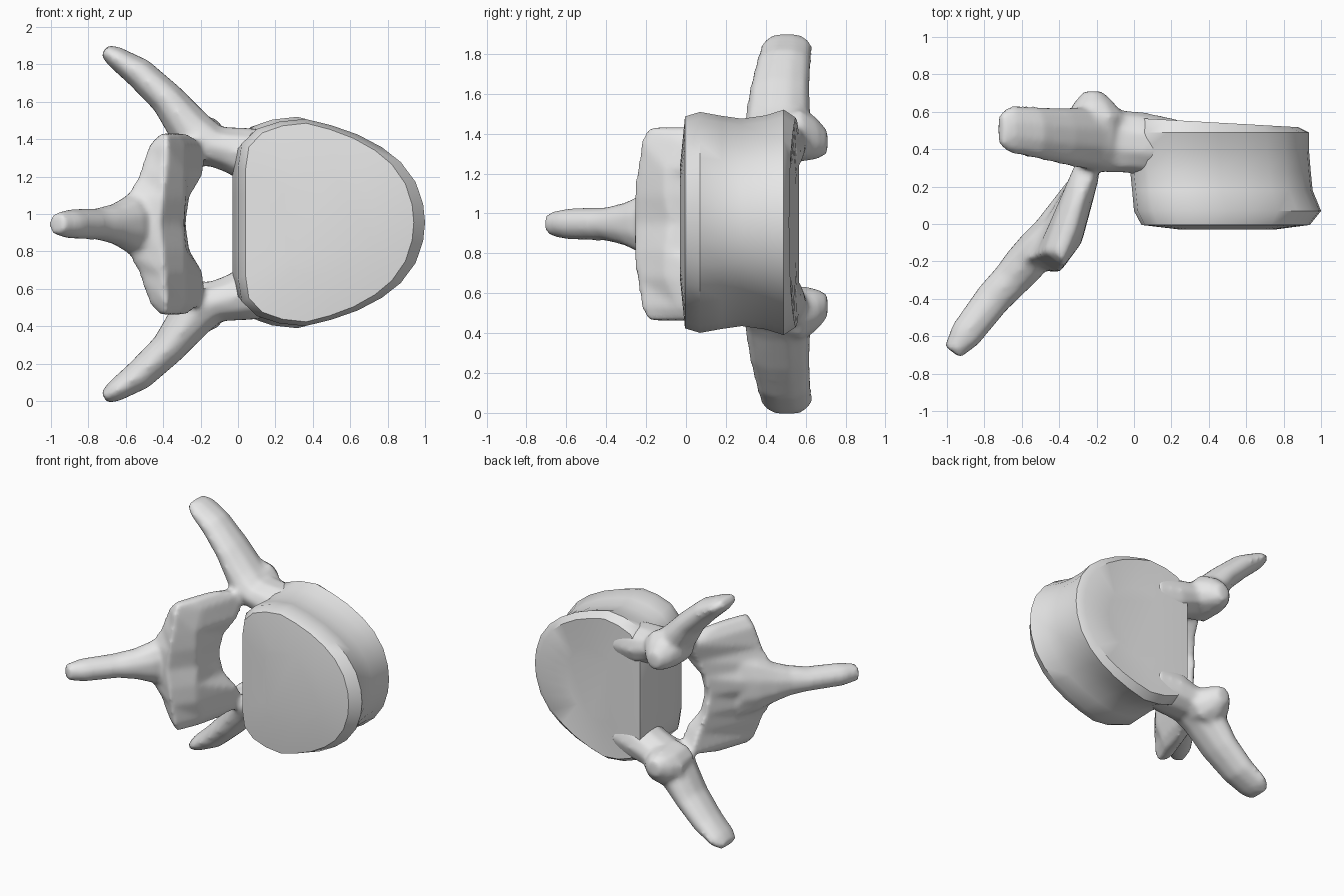
import bpy, bmesh
from math import cos, sin, pi, radians
from mathutils import Vector

if "Cube" in bpy.data.objects:
    bpy.data.objects.remove(bpy.data.objects["Cube"], do_unlink=True)

MID = 0.947  # height of the symmetry plane

bone = bpy.data.materials.new("bone grey")
bone.use_nodes = True
colour = (0.8, 0.8, 0.8, 1)
bone.diffuse_color = colour
bone.node_tree.nodes["Principled BSDF"].inputs["Base Color"].default_value = colour


def loft(bm, rings):
    """Skin closed rings of points and cap both ends."""
    rows = [[bm.verts.new(p) for p in ring] for ring in rings]
    n = len(rows[0])
    for a, b in zip(rows, rows[1:]):
        for i in range(n):
            j = (i + 1) % n
            bm.faces.new((a[i], a[j], b[j], b[i]))
    bm.faces.new(rows[0])
    bm.faces.new(rows[-1])


def tube(bm, stations, side, flip=1, sides=10):
    """Oval tube; station = x, y, height off the mid plane, half width, half thickness."""
    path = [Vector((x, y, MID + flip * h)) for x, y, h, w, t in stations]
    side = Vector(side)
    rings = []
    for i, (p, s) in enumerate(zip(path, stations)):
        along = path[min(i + 1, len(path) - 1)] - path[max(i - 1, 0)]
        across = along.cross(side).normalized()
        ring = []
        for k in range(sides):
            a = 2 * pi * k / sides
            ring.append(p + side * (s[3] * cos(a)) + across * (s[4] * sin(a)))
        rings.append(ring)
    loft(bm, rings)


def finish(bm, name):
    bmesh.ops.recalc_face_normals(bm, faces=bm.faces)
    mesh = bpy.data.meshes.new(name)
    bm.to_mesh(mesh)
    bm.free()
    mesh.materials.append(bone)
    obj = bpy.data.objects.new(name, mesh)
    bpy.context.collection.objects.link(obj)
    bpy.ops.object.select_all(action="DESELECT")
    bpy.context.view_layer.objects.active = obj
    obj.select_set(True)
    return obj


# Vertebral body: kidney-like outline (x, height off mid plane), waisted along y
half = [(0.0, 0.15), (0, 0.3), (0.02, 0.43), (0.1, 0.51), (0.22, 0.55), (0.36, 0.565),
        (0.5, 0.53), (0.64, 0.48), (0.77, 0.41), (0.87, 0.33), (0.95, 0.22), (0.99, 0.1)]
outline = half + [(1.0, 0)] + [(x, -h) for x, h in reversed(half)]
# station = y, x start, x end, z scale, tilt
stations = [(-0.03, 0.25, 0.75, 0.5, 0), (-0.005, 0.04, 0.94, 0.94, 0), (0.07, 0, 1, 0.98, 0),
            (0.18, -0.01, 0.955, 0.945, 0), (0.28, -0.02, 0.945, 0.92, 0),
            (0.4, -0.03, 0.935, 0.95, 0), (0.49, -0.03, 0.935, 1, 0),
            (0.545, -0.01, 0.88, 0.93, 0.05), (0.53, 0.25, 0.65, 0.5, 0.05)]
bm = bmesh.new()
loft(bm, [[(x0 + x * (x1 - x0), y + (0.45 - x) * tilt, MID + 0.008 + h * sz)
           for x, h in outline] for y, x0, x1, sz, tilt in stations])
finish(bm, "vertebral_body")
bpy.ops.object.shade_smooth_by_angle(angle=radians(38))

# Neural arch: overlapping volumes fused into one smooth skin
bm = bmesh.new()

# Pedicles running out into the transverse processes, with articular ridges behind
for flip in (1, -1):
    tube(bm, [(0.24, 0.42, 0.35, 0.14, 0.14), (0.05, 0.43, 0.37, 0.17, 0.15),
              (-0.05, 0.44, 0.4, 0.17, 0.125), (-0.14, 0.45, 0.42, 0.18, 0.115),
              (-0.25, 0.46, 0.5, 0.17, 0.125), (-0.38, 0.47, 0.67, 0.155, 0.095),
              (-0.53, 0.49, 0.81, 0.14, 0.085), (-0.66, 0.505, 0.895, 0.13, 0.06),
              (-0.715, 0.505, 0.93, 0.09, 0.035)], (0, 1, 0), flip)
    tube(bm, [(-0.2, 0.4, 0.43, 0.13, 0.15), (-0.21, 0.57, 0.45, 0.14, 0.16),
              (-0.22, 0.65, 0.43, 0.11, 0.11), (-0.22, 0.71, 0.41, 0.06, 0.05)],
         (0, 0, 1), flip)

# Laminae: plates sweeping from the mid ridge to the pedicles
levels = [(0, [(-0.28, 0.18), (-0.29, -0.08), (-0.42, -0.26), (-0.69, -0.2), (-0.35, 0.23)]),
          (0.14, [(-0.26, 0.2), (-0.28, -0.1), (-0.4, -0.26), (-0.6, -0.2), (-0.34, 0.25)]),
          (0.27, [(-0.18, 0.27), (-0.28, -0.1), (-0.39, -0.25), (-0.53, -0.17), (-0.31, 0.29)]),
          (0.42, [(-0.17, 0.36), (-0.28, -0.03), (-0.38, -0.23), (-0.48, -0.15), (-0.3, 0.36)]),
          (0.485, [(-0.27, 0.16), (-0.32, -0.04), (-0.38, -0.19), (-0.42, -0.15), (-0.34, 0.08)])]
rings = [[(x, y, MID - h) for x, y in ring] for h, ring in reversed(levels)]
rings += [[(x, y, MID + h) for x, y in ring] for h, ring in levels[1:]]
loft(bm, rings)

# Spinous process
tube(bm, [(-0.42, -0.02, 0, 0.25, 0.1), (-0.51, -0.12, 0, 0.21, 0.11),
          (-0.59, -0.22, 0, 0.15, 0.115), (-0.66, -0.3, 0, 0.11, 0.105),
          (-0.755, -0.4, 0, 0.085, 0.1), (-0.9, -0.59, 0, 0.08, 0.09),
          (-0.97, -0.685, 0, 0.06, 0.055)], (0, 0, 1))

arch = finish(bm, "neural_arch")
remesh = arch.modifiers.new("fuse", "REMESH")
remesh.mode = "VOXEL"
remesh.voxel_size = 0.018
remesh.use_smooth_shade = True
relax = arch.modifiers.new("relax", "SMOOTH")
relax.factor = 0.5
relax.iterations = 8
